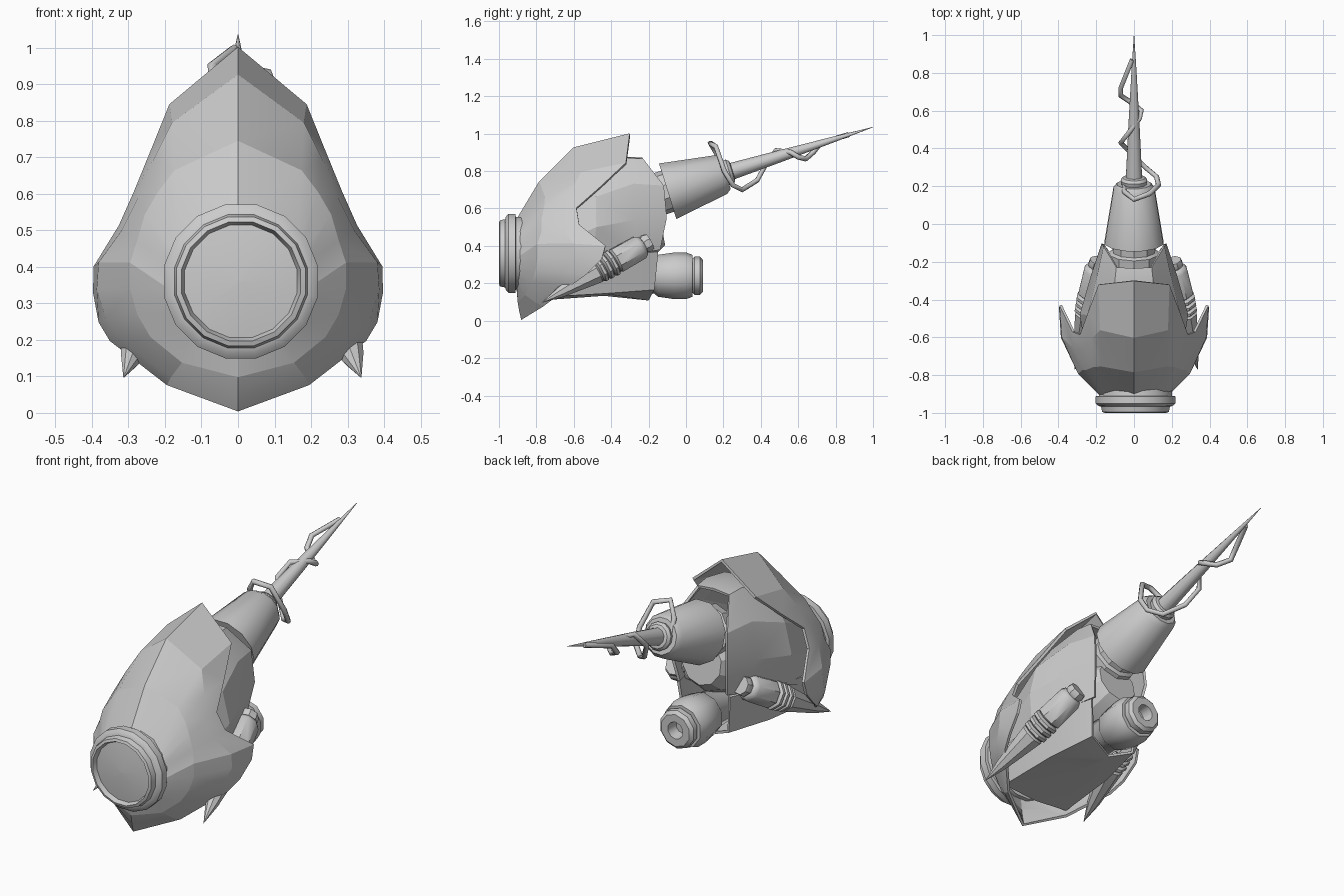
import bpy, bmesh, math
from mathutils import Vector


def smooth(ob, angle):
    bpy.ops.object.select_all(action='DESELECT')
    ob.select_set(True)
    bpy.context.view_layer.objects.active = ob
    bpy.ops.object.shade_smooth_by_angle(angle=math.radians(angle))


def finish(name, bm, angle=30, thick=0):
    bmesh.ops.remove_doubles(bm, verts=bm.verts, dist=0.0005)
    bmesh.ops.recalc_face_normals(bm, faces=bm.faces)
    me = bpy.data.meshes.new(name)
    bm.to_mesh(me)
    bm.free()
    ob = bpy.data.objects.new(name, me)
    bpy.context.collection.objects.link(ob)
    bpy.context.view_layer.objects.active = ob
    if thick:
        m = ob.modifiers.new("thickness", 'SOLIDIFY')
        m.thickness = thick
        m.offset = 0
        bpy.ops.object.modifier_apply(modifier=m.name)
    smooth(ob, angle)
    return ob


def skin(bm, rings, closed):
    """Quads between neighbouring rows of points."""
    rows = [[bm.verts.new(p) for p in r] for r in rings]
    n = len(rows[0])
    for a, b in zip(rows, rows[1:]):
        for i in range(n if closed else n - 1):
            j = (i + 1) % n
            bm.faces.new((a[i], a[j], b[j], b[i]))
    return rows


def lathe(name, start, end, profile, sides=12, angle=30):
    """Turn (distance, radius) pairs around the axis start -> end."""
    bm = bmesh.new()
    s = Vector(start)
    d = (Vector(end) - s).normalized()
    u = d.cross(Vector((0, 0, 1))).normalized()
    v = u.cross(d)
    rings = []
    for t, r in profile:
        rings.append([s + d * t + (u * math.cos(a) + v * math.sin(a)) * max(r, 0.001)
                      for a in (2 * math.pi * (k + 0.5) / sides for k in range(sides))])
    rows = skin(bm, rings, True)
    bm.faces.new(rows[0])
    bm.faces.new(rows[-1])
    return finish(name, bm, angle)


def plate(name, halves, thick=0.014, angle=20):
    """Mirrored sheet: each half row runs from or to the centre line x = 0."""
    bm = bmesh.new()
    skin(bm, halves, False)
    skin(bm, [[(-x, y, z) for x, y, z in r] for r in halves], False)
    return finish(name, bm, angle, thick)


# Front shell: collar opening, two bulging rows, then the jagged rim
opening = [(0.18 * math.sin(math.radians(a)), -0.9, 0.36 + 0.18 * math.cos(math.radians(a)))
           for a in (0, 60, 66, 76, 87, 98, 110, 122, 135, 155, 180)]
inner = [(0, -.78, .74), (.17, -.75, .66), (.215, -.755, .60), (.25, -.77, .54),
         (.27, -.77, .47), (.29, -.79, .41), (.29, -.79, .34), (.27, -.80, .27),
         (.235, -.82, .21), (.15, -.855, .14), (0, -.893, .10)]
outer = [(0, -.60, .92), (.175, -.56, .79), (.225, -.61, .69), (.265, -.66, .59),
         (.31, -.66, .50), (.375, -.60, .41), (.38, -.60, .34), (.355, -.65, .26),
         (.31, -.70, .20), (.18, -.80, .10), (0, -.885, .05)]
rim = [(0, -.30, .995), (.183, -.32, .84), (.235, -.46, .71), (.28, -.585, .60),
       (.32, -.57, .51), (.388, -.43, .40), (.39, -.45, .33), (.375, -.53, .25),
       (.345, -.60, .20), (.19, -.76, .08), (0, -.875, .008)]
plate("front_shell", [opening, inner, outer, rim], angle=17)

# Rear hood with notched rim, and the jaw plate below it
plate("rear_hood", [
    [(0, -.80, .60), (.10, -.80, .60), (.20, -.80, .50), (.23, -.80, .36), (.20, -.80, .20)],
    [(0, -.50, .83), (.12, -.50, .82), (.24, -.48, .66), (.28, -.48, .50), (.25, -.50, .33)],
    [(0, -.33, .87), (.10, -.32, .865), (.19, -.28, .73), (.22, -.27, .54), (.19, -.28, .36)],
    [(0, -.235, .865), (.09, -.23, .86), (.155, -.12, .72), (.165, -.105, .55), (.14, -.14, .38)]])
plate("jaw_plate", [
    [(.24, -.80, .30), (.20, -.78, .13), (0, -.78, .115)],
    [(.25, -.45, .35), (.18, -.44, .15), (0, -.44, .14)],
    [(.15, -.15, .37), (.13, -.17, .17), (0, -.20, .115)]])
lathe("inner_core", (0, -.86, .38), (0, -.12, .52),
      [(0, .17), (.25, .22), (.55, .19), (.68, .155), (.74, .115)], 10)

# Eye: collar, rim ring and slightly domed lens
lathe("eye_ring", (.008, -.87, .36), (.008, -1, .36),
      [(0, .195), (.04, .198), (.042, .215), (.08, .215), (.093, .20), (.097, .186),
       (.125, .18), (.13, .166), (.105, .157), (.112, .10), (.117, 0)], 16, 35)

# Horn mount, horn base and spike on one tilted axis
base, tip = Vector((0, -.098, .692)), Vector((0, 1.0, 1.035))
axis = (tip - base).normalized()
lathe("horn_mount", base - axis * .14, tip,
      [(0, .11), (.02, .135), (.08, .135), (.09, .115), (.18, .115)], 10)
lathe("horn_base", base, tip,
      [(0, .13), (0, .161), (.30, .112), (.325, .092), (.325, .068), (.345, .072),
       (.36, .06), (.365, .04)], 12)
lathe("horn_spike", base + axis * .3, tip,
      [(0, .048), (.35, .031), (.65, .014), ((tip - base).length - .3, 0)], 10, 50)

# Wire wound round the horn
wire = [(-.05, .21, .79), (-.05, .17, .88), (0, .13, .95), (.08, .16, .93), (.13, .205, .80),
        (.12, .25, .725), (.06, .30, .70), (-.02, .38, .75), (-.07, .43, .84),
        (-.03, .48, .91), (.03, .56, .90), (.04, .60, .875), (-.01, .64, .865),
        (-.07, .68, .90), (-.07, .72, .95), (-.01, .87, .995)]
cu = bpy.data.curves.new("horn_wire", 'CURVE')
cu.dimensions = '3D'
cu.bevel_depth = .014
cu.bevel_resolution = 1
cu.use_fill_caps = True
sp = cu.splines.new('POLY')
sp.points.add(len(wire) - 1)
for p, c in zip(sp.points, wire):
    p.co = (*c, 1)
bpy.context.collection.objects.link(bpy.data.objects.new("horn_wire", cu))

# Lower cannon with recessed muzzle
lathe("lower_cannon", (0, -.45, .24), (0, .1, .24),
      [(0, .09), (.28, .095), (.30, .112), (.39, .125), (.45, .125), (.485, .112),
       (.485, .09), (.495, .102), (.525, .102), (.54, .085), (.54, .045), (.48, .038)], 10, 40)

# Side pods: long spike, three bands, faceted barrel and cap
for side, label in ((-1, "left"), (1, "right")):
    lathe("side_pod_" + label, (.012 + side * .325, -.77, .097), (.008 + side * .195, -.19, .425),
          [(0, 0), (.12, .032), (.34, .066), (.35, .056), (.36, .073), (.375, .073), (.385, .058),
           (.395, .075), (.41, .075), (.42, .058), (.43, .077), (.445, .077), (.455, .06),
           (.465, .073), (.61, .07), (.63, .058), (.635, .046), (.65, .053), (.675, .047)],
          8, 40)
